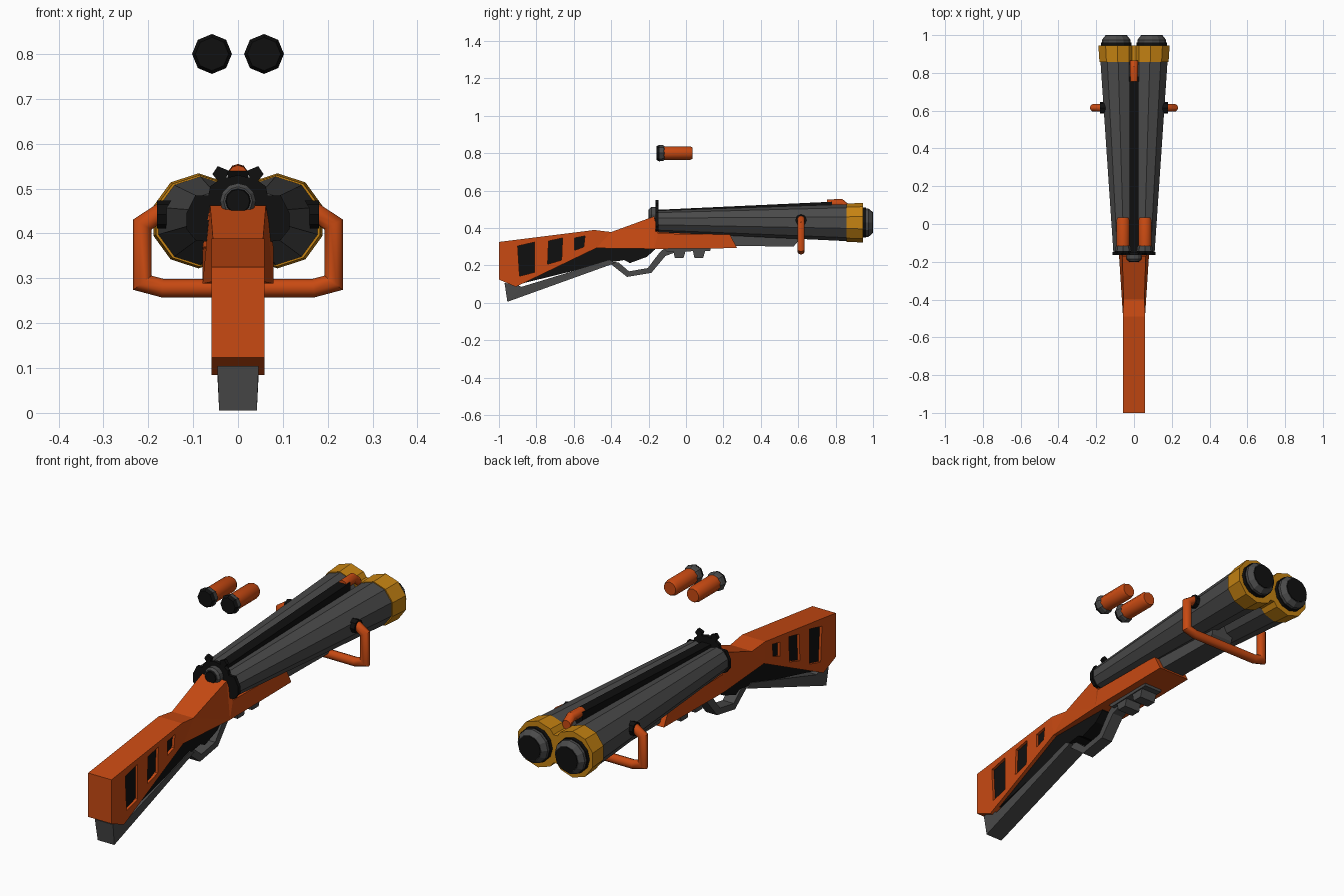
import bpy, bmesh, math
from mathutils import Vector

if "Cube" in bpy.data.objects:
    bpy.data.objects.remove(bpy.data.objects["Cube"])


def mat(name, r, g, b):
    m = bpy.data.materials.new(name)
    m.diffuse_color = (r, g, b, 1)
    m.use_nodes = True
    m.node_tree.nodes["Principled BSDF"].inputs["Base Color"].default_value = m.diffuse_color
    return m


ORANGE = mat("orange", .58, .068, .006)
GREY = mat("dark_grey", .068, .068, .068)
BLACK = mat("black", .005, .005, .005)
GOLD = mat("gold", .56, .225, .006)


def finish(name, bm, m, smooth=0):
    bmesh.ops.recalc_face_normals(bm, faces=bm.faces)
    me = bpy.data.meshes.new(name)
    bm.to_mesh(me)
    bm.free()
    me.materials.append(m)
    ob = bpy.data.objects.new(name, me)
    bpy.context.collection.objects.link(ob)
    if smooth:
        bpy.context.view_layer.objects.active = ob
        ob.select_set(True)
        bpy.ops.object.shade_smooth_by_angle(angle=math.radians(smooth))
        ob.select_set(False)
    return ob


def prism(name, pts, w, m):
    """Side profile of (y, z) points, extruded both ways in x by w(y, z)."""
    f = w if callable(w) else (lambda y, z: w)
    bm = bmesh.new()
    sides = [[bm.verts.new((s * f(y, z), y, z)) for y, z in pts] for s in (-1, 1)]
    n = len(pts)
    caps = [bm.faces.new(v) for v in sides]
    for i in range(n):
        j = (i + 1) % n
        bm.faces.new((sides[0][i], sides[0][j], sides[1][j], sides[1][i]))
    bmesh.ops.triangulate(bm, faces=caps)
    return finish(name, bm, m)


def loft(name, rings, m, n=10, smooth=0):
    """Stack of round sections (x, y, z, radius) facing along y, vertex at the top."""
    bm = bmesh.new()
    loops = []
    for x, y, z, r in rings:
        loops.append([bm.verts.new((x + r * math.sin(2 * math.pi * k / n), y,
                                    z + r * math.cos(2 * math.pi * k / n))) for k in range(n)])
    for a, b in zip(loops, loops[1:]):
        for k in range(n):
            bm.faces.new((a[k], a[(k + 1) % n], b[(k + 1) % n], b[k]))
    bm.faces.new(loops[0])
    bm.faces.new(loops[-1])
    return finish(name, bm, m, smooth)


def tube(name, path, r, m, n=10):
    """Round tube with mitred corners along a path in a plane."""
    bm = bmesh.new()
    P = [Vector(p) for p in path]
    normal = (P[1] - P[0]).cross(P[2] - P[1]).normalized()
    loops = []
    for i, p in enumerate(P):
        a = (p - P[i - 1]).normalized() if i else (P[1] - p).normalized()
        b = (P[i + 1] - p).normalized() if i < len(P) - 1 else a
        t = (a + b).normalized()
        side = t.cross(normal) / max(t.dot(a), .3)
        loops.append([bm.verts.new(p + r * (math.cos(2 * math.pi * k / n) * side +
                                            math.sin(2 * math.pi * k / n) * normal))
                      for k in range(n)])
    for a, b in zip(loops, loops[1:]):
        for k in range(n):
            bm.faces.new((a[k], a[(k + 1) % n], b[(k + 1) % n], b[k]))
    bm.faces.new(loops[0])
    bm.faces.new(loops[-1])
    return finish(name, bm, m, 40)


# Butt stock with three windows over a black core
butt = prism("butt_stock", [(-1, .325), (-.49, .389), (-.48, .292), (-.91, .085), (-1, .124)], .059, ORANGE)
windows = [
    [(-.90, .303), (-.81, .324), (-.81, .163), (-.89, .142)],
    [(-.735, .330), (-.66, .346), (-.665, .228), (-.74, .206)],
    [(-.595, .346), (-.54, .357), (-.547, .298), (-.595, .281)],
]
for i, pts in enumerate(windows):
    cutter = prism(f"window_cutter_{i + 1}", pts, .2, BLACK)
    cutter.hide_render = True
    cutter.display_type = 'WIRE'
    mod = butt.modifiers.new("window", 'BOOLEAN')
    mod.object = cutter
    mod.solver = 'EXACT'
prism("stock_core", [(-.93, .31), (-.52, .365), (-.52, .30), (-.90, .125)], .047, BLACK)


# Wrist and fore-end
def fore_width(y, z):
    if y < -.3:
        return .059 if y < -.45 else .055
    return .062 if z > .4 else .079


prism("fore_stock", [(-.49, .389), (-.40, .378), (-.17, .462), (-.15, .37), (.235, .365),
                     (.273, .292), (-.17, .288), (-.48, .292)], fore_width, ORANGE)

# Underside: black lower body, grey lever bar, guard loop, receiver slab and lugs
prism("lower_body", [(-.93, .09), (-.9, .14), (-.48, .32), (-.16, .31), (-.165, .285), (-.21, .245),
                     (-.30, .212), (-.33, .228), (-.42, .215)], .042, BLACK)
prism("lever_bar", [(-.97, .105), (-.91, .10), (-.88, .085), (-.41, .228), (-.38, .212), (-.955, .005)],
      lambda y, z: .042 if z < .05 else .046, GREY)
prism("guard_loop", [(-.42, .222), (-.36, .215), (-.305, .168), (-.205, .185), (-.14, .27),
                     (-.11, .295), (-.06, .295), (-.06, .268), (-.11, .25), (-.185, .16),
                     (-.315, .138), (-.40, .205)], .028, GREY)
prism("receiver_slab", [(-.13, .30), (.13, .30), (.13, .278), (-.10, .272)], .045, GREY)
for y in (-.035, .07):
    prism("lug", [(y - .035, .285), (y + .035, .285), (y + .022, .24), (y - .025, .24)], .04, GREY)
prism("barrel_underlug", [(.2, .40), (.61, .40), (.60, .33), (.575, .30), (.2, .305)], .055, GREY)

# Barrels, gold muzzle bands, muzzle tips, side pegs
for s, side in ((-1, "left"), (1, "right")):
    loft(side + "_barrel", [(s * .054, -.15, .435, .058), (s * .084, .87, .428, .099)], GREY)
    loft(side + "_muzzle_band", [(s * .086, .858, .428, .102), (s * .088, .945, .428, .106)], GOLD)
    loft(side + "_muzzle_collar", [(s * .094, .94, .428, .080), (s * .094, .962, .428, .080)], BLACK, 12)
    loft(side + "_muzzle_tip", [(s * .094, .955, .428, .076), (s * .094, .975, .428, .076),
                                (s * .094, .997, .428, .058)], GREY, 12)
    loft(side + "_muzzle_bore", [(s * .094, .99, .428, .056), (s * .094, 1.0, .428, .056)], BLACK, 12)
    peg = loft(side + "_peg", [(0, -.028, 0, .031), (0, .028, 0, .031)], BLACK, 8)
    peg.rotation_euler = (0, 0, math.pi / 2)
    peg.location = (s * .152, .615, .442)

    # Floating shell with two-tone rim
    x = s * .058
    loft(side + "_shell_body", [(x, -.125, .8, .036), (x, .022, .8, .036), (x, .034, .8, .030)], ORANGE, 10, 40)
    loft(side + "_shell_rim", [(x, -.143, .8, .044), (x, -.122, .8, .042), (x, -.115, .8, .036)], GREY, 8)
    loft(side + "_shell_base", [(x, -.157, .8, .037), (x, -.142, .8, .0445)], BLACK, 8)
prism("muzzle_bridge", [(.859, .366), (.859, .49), (.945, .492), (.945, .364)], .045, GOLD)

# Top rib and front sight tube
prism("top_rib", [(-.15, .42), (-.15, .497), (.78, .54), (.78, .44)], .023, BLACK)
loft("front_sight", [(0, .755, .53, .022), (0, .835, .533, .022), (0, .865, .508, .022)], ORANGE, 10, 40)

# Breech plate with a two-prong rear sight
half = [(.06, .38), (.095, .385), (.115, .41), (.115, .445), (.095, .485), (.066, .485),
        (.062, .505), (.045, .517), (.057, .532), (.045, .55), (.021, .54), (.026, .524)]
outline = half + [(0, .53)] + [(-x, z) for x, z in reversed(half)]
bm = bmesh.new()
face = bm.faces.new([bm.verts.new((x, -.163, z)) for x, z in outline])
ext = bmesh.ops.extrude_face_region(bm, geom=[face])
bmesh.ops.translate(bm, vec=(0, .016, 0), verts=[v for v in ext["geom"] if isinstance(v, bmesh.types.BMVert)])
bmesh.ops.triangulate(bm, faces=[f for f in bm.faces if len(f.verts) > 4])
finish("breech_plate", bm, BLACK)
loft("breech_knob", [(0, -.16, .472, .040), (0, -.185, .472, .040), (0, -.195, .472, .032)], GREY, 12)
loft("breech_knob_centre", [(0, -.19, .472, .030), (0, -.2, .472, .026)], BLACK, 12)

# Carry handle hooped under the barrels
arc = [(.15, .452), (.175, .445), (.213, .42), (.213, .29), (.168, .278)]
tube("carry_handle", [(x, .615, z) for x, z in arc] + [(-x, .615, z) for x, z in reversed(arc)], .0205, ORANGE)
